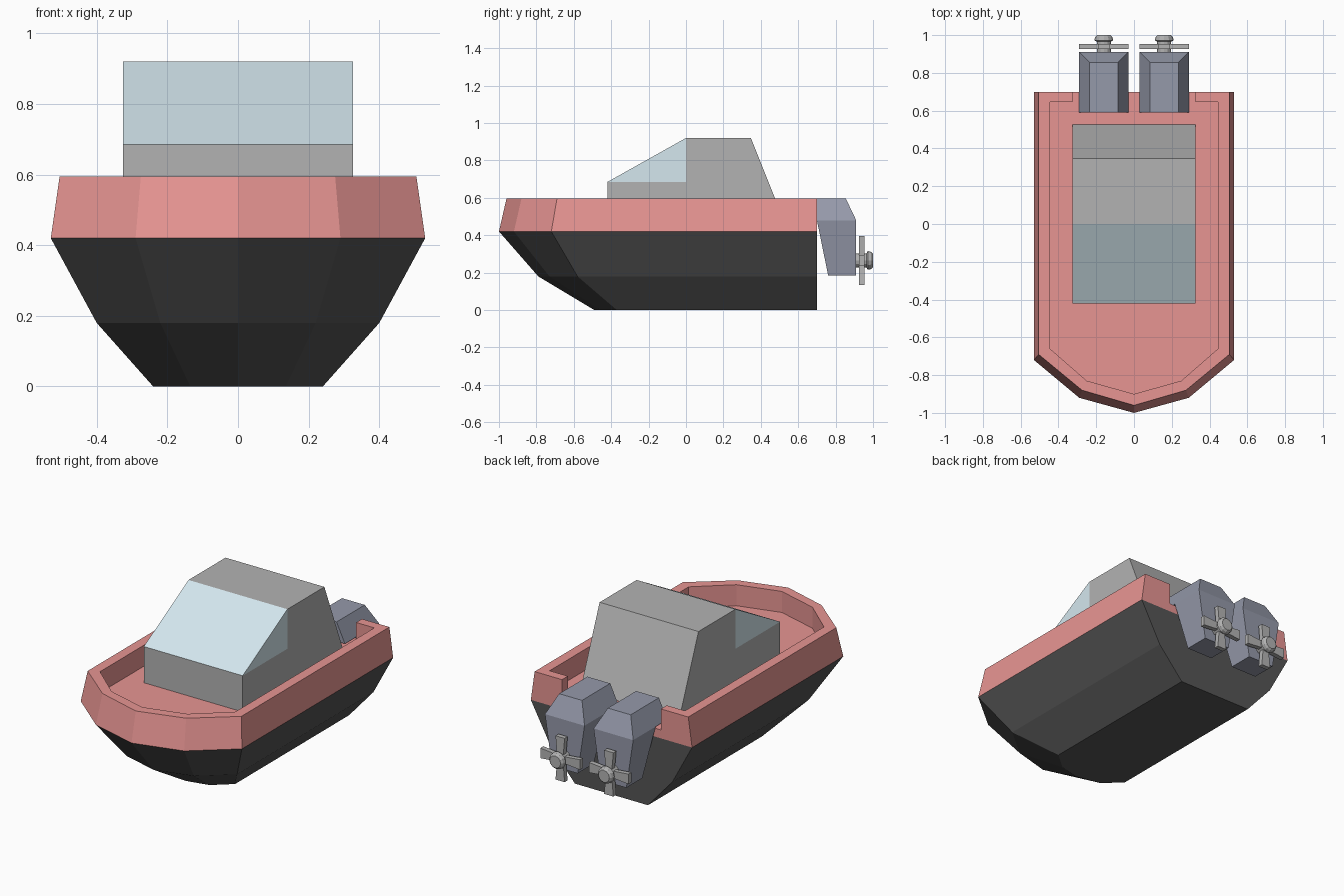
import bpy, bmesh
from math import cos, sin, pi
from mathutils import Matrix, Vector

if "Cube" in bpy.data.objects:
    bpy.data.objects.remove(bpy.data.objects["Cube"])


def material(name, rgb):
    m = bpy.data.materials.new(name)
    m.diffuse_color = (*rgb, 1)
    m.use_nodes = True
    m.node_tree.nodes["Principled BSDF"].inputs["Base Color"].default_value = m.diffuse_color
    return m


RED = material("red_paint", (0.80, 0.30, 0.29))
DARK = material("dark_hull", (0.09, 0.09, 0.09))
GLASS = material("glass", (0.66, 0.80, 0.86))
BLUE = material("blue_grey", (0.30, 0.32, 0.40))
GREY = material("grey", (0.45, 0.45, 0.45))


def add_loft(bm, rings):
    """Skin closed rings of equal length and cap both ends."""
    vs = [[bm.verts.new(p) for p in r] for r in rings]
    n = len(vs[0])
    for a, b in zip(vs, vs[1:]):
        for i in range(n):
            j = (i + 1) % n
            bm.faces.new((a[i], a[j], b[j], b[i]))
    bm.faces.new(vs[0][::-1])
    bm.faces.new(vs[-1])


def finish(name, bm, *mats):
    bmesh.ops.recalc_face_normals(bm, faces=bm.faces[:])
    me = bpy.data.meshes.new(name)
    bm.to_mesh(me)
    bm.free()
    for m in mats:
        me.materials.append(m)
    ob = bpy.data.objects.new(name, me)
    bpy.context.collection.objects.link(ob)
    return ob


def loft(name, rings, *mats):
    bm = bmesh.new()
    add_loft(bm, rings)
    return finish(name, bm, *mats)


def mirror(half):
    """Half outline (stern to bow centre) to full outline."""
    return half + [(-x, y) for x, y in half[::-1] if x > 0]


def at(outline, z):
    return [(x, y, z) for x, y in outline]


STERN, DECK, GAP = 0.70, 0.47, 0.325

# Hull: stacked outlines with a faceted bow
keel = [(0.24, STERN), (0.24, -0.37), (0.135, -0.46), (0, -0.49)]
chine = [(0.40, STERN), (0.40, -0.58), (0.22, -0.73), (0, -0.79)]
belt = [(0.53, STERN), (0.53, -0.72), (0.29, -0.92), (0, -1.0)]
rail = [(0.505, STERN), (0.505, -0.69), (0.275, -0.88), (0, -0.96)]
inner = [(0.445, 0.645), (0.445, -0.66), (0.25, -0.83), (0, -0.90)]
loft("hull", [at(mirror(keel), 0), at(mirror(chine), 0.18), at(mirror(belt), 0.42)], DARK)

# Bulwark: wall swept round the boat, open at the stern gap
low, top, ins = (mirror([(GAP, y)] + o) for o, y in ((belt, STERN), (rail, STERN), (inner, 0.645)))
loft("bulwark", [[(*a, 0.42), (*b, 0.595), (*c, 0.595), (*c, 0.42)]
                 for a, b, c in zip(low, top, ins)], RED)

# Deck, reaching the transom through the gap
deck = mirror([(GAP, STERN), (GAP, 0.645)] + inner)
loft("deck", [at(deck, 0.42), at(deck, DECK)], RED)

# Cabin: extruded side profile, cut where the glass begins
profile = [(-0.42, DECK), (-0.42, 0.685), (0, 0.92), (0.347, 0.92), (0.527, DECK)]
bm = bmesh.new()
add_loft(bm, [[(x, y, z) for y, z in profile] for x in (-0.325, 0.325)])
for co, no in (((0, 0, 0.685), (0, 0, 1)), ((0, 0, 0), (0, 1, 0))):
    bmesh.ops.bisect_plane(bm, geom=bm.verts[:] + bm.edges[:] + bm.faces[:],
                           plane_co=co, plane_no=no, dist=1e-5)
for f in bm.faces:
    c = f.calc_center_median()
    f.material_index = int(c.y < -0.001 and c.z > 0.69)
finish("cabin", bm, GREY, GLASS)


def rect(cx, w, y0, y1, z):
    return [(cx - w, y0, z), (cx + w, y0, z), (cx + w, y1, z), (cx - w, y1, z)]


for side, cx in (("left", -0.16), ("right", 0.16)):
    # Outboard motor: tapered leg with a chamfered cowl hooked over the transom
    bm = bmesh.new()
    add_loft(bm, [rect(cx, 0.085, 0.76, 0.91, 0.185), rect(cx, 0.13, 0.70, 0.91, 0.48),])
    add_loft(bm, [rect(cx, 0.13, 0.59, 0.91, 0.48), rect(cx, 0.075, 0.59, 0.855, 0.595)])
    finish(side + "_motor", bm, BLUE)

    # Propeller: turned hub and four flaring blades
    bm = bmesh.new()
    hub = [(0.037, 0.90), (0.037, 0.965), (0.05, 0.972), (0.046, 0.99), (0.036, 1.0)]
    add_loft(bm, [[(cx + r * cos(i * pi / 6), y, 0.265 + r * sin(i * pi / 6))
                   for i in range(12)] for r, y in hub])
    for k in range(4):
        turn = Matrix.Translation((cx, 0.94, 0.265)) @ Matrix.Rotation(k * pi / 2, 4, 'Y')
        add_loft(bm, [[turn @ Vector(p) for p in rect(0, w, -0.014, 0.014, z)]
                      for w, z in ((0.02, 0.02), (0.03, 0.13))])
    finish(side + "_propeller", bm, GREY)
